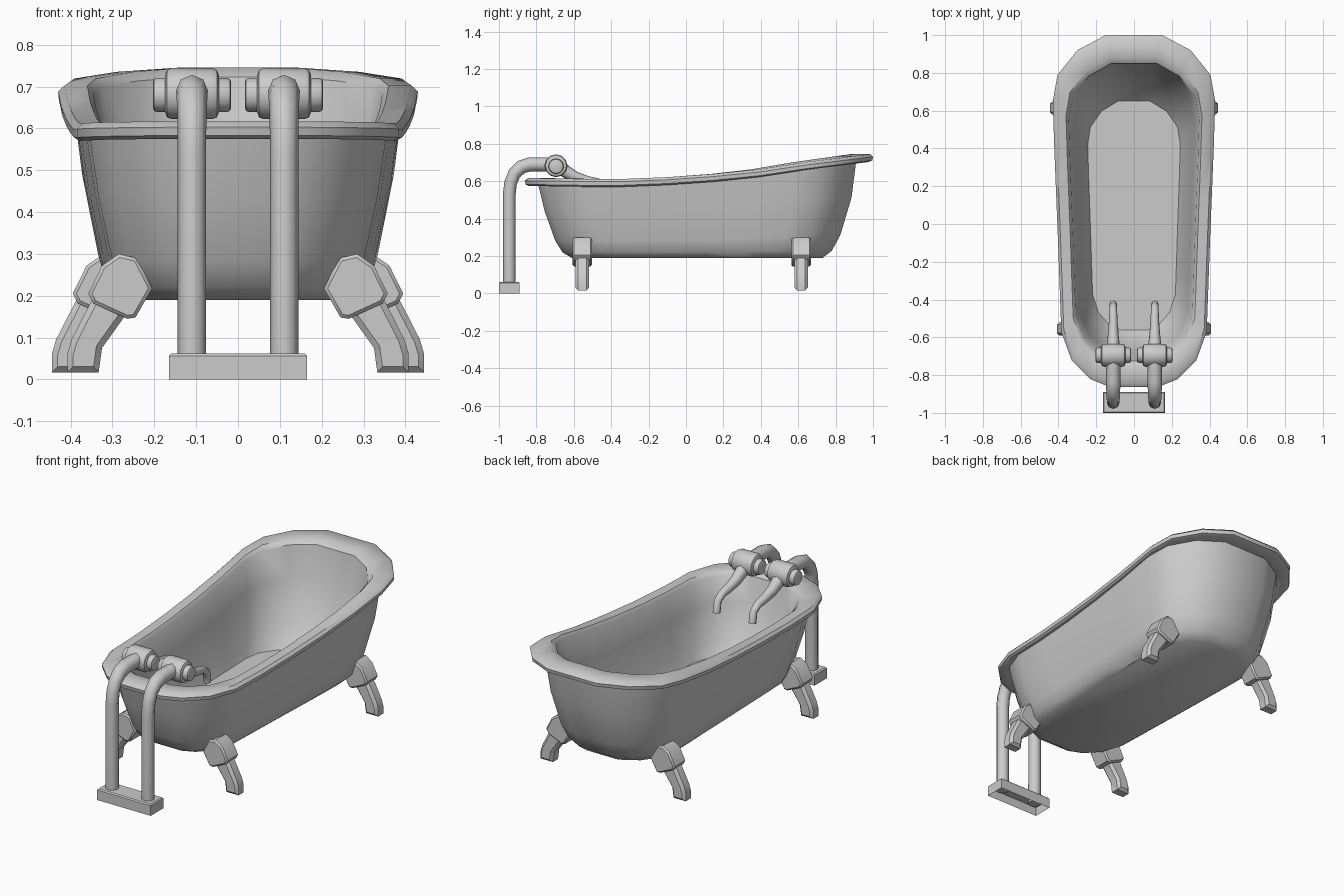
import bpy
import bmesh
from math import radians, pi
from mathutils import Matrix, Vector

cube = bpy.data.objects.get("Cube")
if cube:
    bpy.data.objects.remove(cube)

GREY = (0.6, 0.6, 0.6, 1.0)
mat = bpy.data.materials.new("light grey")
mat.use_nodes = True
mat.diffuse_color = GREY
mat.node_tree.nodes["Principled BSDF"].inputs["Base Color"].default_value = GREY


def finish(name, bm, angle=35):
    """Turn a bmesh into a shaded, coloured object."""
    bmesh.ops.recalc_face_normals(bm, faces=bm.faces)
    mesh = bpy.data.meshes.new(name)
    bm.to_mesh(mesh)
    bm.free()
    obj = bpy.data.objects.new(name, mesh)
    bpy.context.collection.objects.link(obj)
    mesh.materials.append(mat)
    bpy.ops.object.select_all(action="DESELECT")
    obj.select_set(True)
    bpy.context.view_layer.objects.active = obj
    bpy.ops.object.shade_smooth_by_angle(angle=radians(angle))
    return obj


def lerp_table(table, y):
    for (a, za), (b, zb) in zip(table, table[1:]):
        if y <= b:
            return za + (zb - za) * max(0, (y - a) / (b - a))
    return table[-1][1]


# Tub: plan outline of the rim (right half), and rim height along its length
RIM = [(0.13, -0.86), (0.23, -0.82), (0.33, -0.72), (0.385, -0.57), (0.393, -0.35),
       (0.402, -0.1), (0.412, 0.15), (0.422, 0.4), (0.43, 0.65), (0.405, 0.79),
       (0.30, 0.92), (0.15, 1.0)]
HEIGHT = [(-0.86, 0.617), (-0.4, 0.61), (0, 0.626), (0.35, 0.657), (0.65, 0.702), (1, 0.745)]
BASE = 0.19

# Rings: half width, front y, back y, fraction of rim height, drop
RINGS = [
    (0.245, -0.56, 0.65, 0.06, 0),
    (0.275, -0.62, 0.73, 0.22, 0),
    (0.32, -0.69, 0.82, 0.65, 0),
    (0.345, -0.725, 0.85, 0.96, 0),
    (0.36, -0.75, 0.88, 1, 0),
    (0.415, -0.845, 0.985, 1, 0),
    (0.43, -0.862, 1.0, 1, 0.014),
    (0.428, -0.858, 0.996, 1, 0.034),
    (0.415, -0.84, 0.975, 1, 0.042),
    (0.395, -0.79, 0.91, 1, 0.036),
    (0.372, -0.755, 0.885, 0.58, 0),
    (0.335, -0.70, 0.825, 0.22, 0),
    (0.315, -0.66, 0.78, 0.07, 0),
    (0.275, -0.61, 0.73, 0, 0),
]


def build_tub():
    bm = bmesh.new()
    outline = RIM + [(-x, y) for x, y in reversed(RIM)]
    loops = []
    for half, front, back, frac, drop in RINGS:
        loop = []
        for x, y in outline:
            u = (y + 0.86) / 1.86
            z = BASE + (lerp_table(HEIGHT, y) - BASE) * frac - drop
            loop.append(bm.verts.new((x * half / 0.43, front + (back - front) * u, z)))
        loops.append(loop)
    n = len(outline)
    for a, b in zip(loops, loops[1:]):
        for i in range(n):
            j = (i + 1) % n
            bm.faces.new((a[i], a[j], b[j], b[i]))
    # level floor and underside
    for v in loops[0]:
        v.co.z = BASE + 0.03
    bm.faces.new(loops[0])
    bm.faces.new(loops[-1])
    finish("tub", bm, 40)


def extrude_profile(name, profile, y, depth, bevel, side, shift):
    """Profile in x-z, extruded along y with softened edges."""
    bm = bmesh.new()
    face = bm.faces.new([bm.verts.new((side * (x + shift), y - depth / 2, z)) for x, z in profile])
    ext = bmesh.ops.extrude_face_region(bm, geom=[face])
    moved = [g for g in ext["geom"] if isinstance(g, bmesh.types.BMVert)]
    bmesh.ops.translate(bm, verts=moved, vec=(0, depth, 0))
    caps = [e for e in bm.edges if abs(e.verts[0].co.y - e.verts[1].co.y) < 1e-5]
    bmesh.ops.bevel(bm, geom=caps, offset=bevel, segments=1, affect="EDGES")
    finish(name, bm, 40)


# Feet: a faceted bracket and a curved leg at each corner
BRACKET = [(0.205, 0.218), (0.242, 0.29), (0.285, 0.30), (0.325, 0.272),
           (0.358, 0.205), (0.346, 0.182), (0.265, 0.145), (0.245, 0.148)]
LEG = [(0.26, 0.17), (0.33, 0.215), (0.352, 0.185), (0.398, 0.095), (0.408, 0.06),
       (0.408, 0.017), (0.333, 0.017), (0.325, 0.075), (0.268, 0.155)]


def build_feet():
    for end, y, shift in (("front", -0.555, 0), ("back", 0.615, 0.037)):
        for word, side in (("left", 1), ("right", -1)):
            extrude_profile(f"{end}_{word}_bracket", BRACKET, y, 0.104, 0.008, side, shift)
            extrude_profile(f"{end}_{word}_leg", LEG, y, 0.072, 0.014, side, shift)


def tube(name, x, path):
    """Round tube through (y, z, radius) points."""
    curve = bpy.data.curves.new(name, "CURVE")
    curve.dimensions = "3D"
    curve.bevel_depth = 1
    curve.bevel_resolution = 2
    curve.use_fill_caps = True
    spline = curve.splines.new("POLY")
    spline.points.add(len(path) - 1)
    for p, (y, z, r) in zip(spline.points, path):
        p.co = (x, y, z, 1)
        p.radius = r
    spline.use_smooth = True
    curve.materials.append(mat)
    bpy.context.collection.objects.link(bpy.data.objects.new(name, curve))


def drum(name, centre, radius, length, bevel):
    """Cylinder lying along x with rounded ends."""
    bm = bmesh.new()
    bmesh.ops.create_cone(bm, cap_ends=True, segments=12, radius1=radius, radius2=radius,
                          depth=length,
                          matrix=Matrix.Translation(Vector(centre)) @ Matrix.Rotation(pi / 2, 4, "Y"))
    rims = [e for e in bm.edges if abs(e.verts[0].co.x - e.verts[1].co.x) < 1e-5]
    bmesh.ops.bevel(bm, geom=rims, offset=bevel, segments=2, profile=0.5, affect="EDGES")
    finish(name, bm, 40)


PIPE = [(-0.945, 0.03, 0.034), (-0.945, 0.53, 0.034), (-0.938, 0.59, 0.034),
        (-0.918, 0.64, 0.035), (-0.88, 0.677, 0.037), (-0.835, 0.69, 0.038), (-0.69, 0.69, 0.038)]
SPOUT = [(-0.68, 0.68, 0.036), (-0.64, 0.65, 0.034), (-0.59, 0.622, 0.029),
         (-0.53, 0.605, 0.024), (-0.47, 0.594, 0.021), (-0.435, 0.57, 0.02), (-0.425, 0.51, 0.02)]


def build_taps():
    for word, x in (("left", 0.11), ("right", -0.11)):
        tube(f"{word}_supply_pipe", x, PIPE)
        tube(f"{word}_spout", x, SPOUT)
        drum(f"{word}_valve_body", (x, -0.695, 0.683), 0.061, 0.128, 0.015)
        drum(f"{word}_valve_knobs", (x, -0.695, 0.68), 0.041, 0.187, 0.01)

    # Floor stand, hollow underneath
    bm = bmesh.new()
    bmesh.ops.create_cube(bm, size=1, matrix=Matrix.Translation((0, -0.945, 0.031))
                          @ Matrix.Diagonal((0.33, 0.11, 0.062, 1)))
    bm.faces.ensure_lookup_table()
    top = [e for e in bm.edges if all(v.co.z > 0.05 for v in e.verts)]
    bmesh.ops.bevel(bm, geom=top, offset=0.006, segments=1, affect="EDGES")
    under = min(bm.faces, key=lambda f: f.calc_center_median().z)
    bmesh.ops.inset_region(bm, faces=[under], thickness=0.008)
    bmesh.ops.translate(bm, verts=under.verts[:], vec=(0, 0, 0.045))
    finish("tap_stand", bm, 30)


build_tub()
build_feet()
build_taps()
